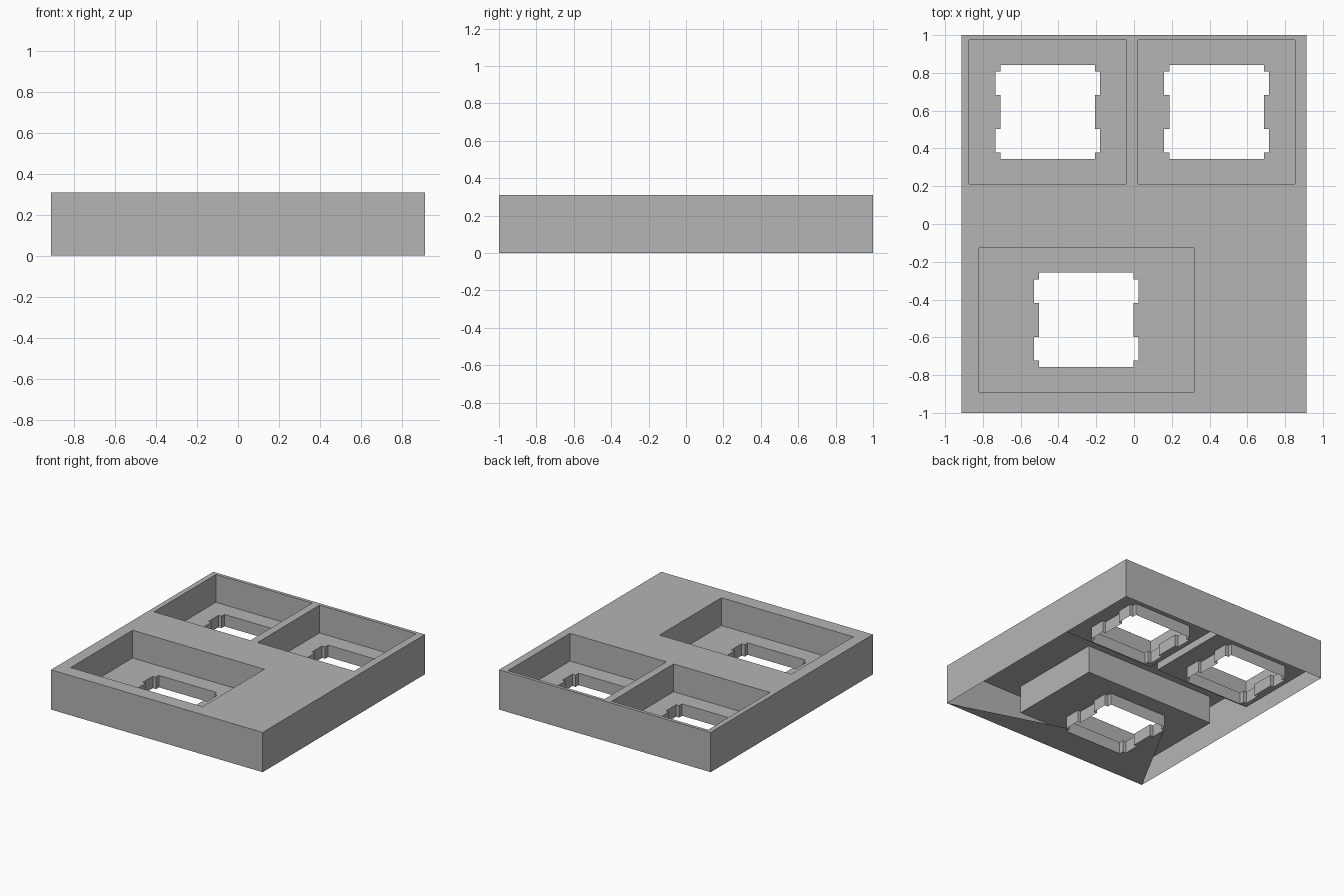
import bpy
import bmesh

cube = bpy.data.objects.get("Cube")
if cube:
    bpy.data.objects.remove(cube, do_unlink=True)

HALF_X, HALF_Y, TOP, FLOOR = 0.913, 1.0, 0.31, 0.093

grey = bpy.data.materials.new("plain grey")
grey.use_nodes = True
colour = (0.46, 0.46, 0.46, 1)
grey.diffuse_color = colour
grey.node_tree.nodes["Principled BSDF"].inputs["Base Color"].default_value = colour


def rectangle(cx, cy, hx, hy):
    return [(cx - hx, cy - hy), (cx + hx, cy - hy), (cx + hx, cy + hy), (cx - hx, cy + hy)]


def socket_outline(cx, cy):
    """Square opening with two small notches on each side, counter-clockwise."""
    h, n, lo, hi = 0.25, 0.277, 0.09, 0.214
    quarter = [(h, lo), (n, lo), (n, hi), (h, hi), (h, h)]
    half = quarter + [(-x, y) for x, y in reversed(quarter)]
    loop = half + [(-x, -y) for x, y in half]
    return [(cx + x, cy + y) for x, y in loop]


def add_wall(bm, loop, low, high, outward):
    """Vertical strip that follows a closed outline."""
    a = [bm.verts.new((x, y, low)) for x, y in loop]
    b = [bm.verts.new((x, y, high)) for x, y in loop]
    for i in range(len(loop)):
        j = (i + 1) % len(loop)
        quad = [a[i], a[j], b[j], b[i]]
        bm.faces.new(quad if outward else quad[::-1])


def add_sheet(bm, loops, z, up=True):
    """Flat sheet inside the first outline, open inside the others."""
    edges = []
    for loop in loops:
        vs = [bm.verts.new((x, y, z)) for x, y in loop]
        edges += [bm.edges.new((vs[i - 1], vs[i])) for i in range(len(vs))]
    made = bmesh.ops.triangle_fill(bm, edges=edges, use_beauty=True, normal=(0, 0, 1))
    for face in [g for g in made["geom"] if isinstance(g, bmesh.types.BMFace)]:
        face.normal_update()
        if (face.normal.z > 0) != up:
            face.normal_flip()


def finish(name, bm):
    bmesh.ops.remove_doubles(bm, verts=bm.verts[:], dist=0.0001)
    mesh = bpy.data.meshes.new(name)
    bm.to_mesh(mesh)
    bm.free()
    mesh.materials.append(grey)
    bpy.context.collection.objects.link(bpy.data.objects.new(name, mesh))


# Recessed pockets: centre and half size
pockets = {
    "back_left_pocket": (0.437, 0.593, 0.416, 0.381),
    "back_right_pocket": (-0.457, 0.593, 0.416, 0.381),
    "front_pocket": (-0.252, -0.508, 0.569, 0.381),
}
outline = rectangle(0, 0, HALF_X, HALF_Y)

# Outer case: side walls and top sheet
bm = bmesh.new()
add_wall(bm, outline, 0, TOP, True)
add_sheet(bm, [outline] + [rectangle(*p) for p in pockets.values()], TOP)
finish("case_shell", bm)

# Each pocket: sunk walls, floor and notched socket reaching the base
for name, box in pockets.items():
    rim, socket = rectangle(*box), socket_outline(box[0], box[1])
    bm = bmesh.new()
    add_wall(bm, rim, FLOOR, TOP, False)
    add_sheet(bm, [rim, socket], FLOOR)
    add_wall(bm, socket, 0, FLOOR, False)
    finish(name, bm)

# Base sheet from the front edge to the front socket
front = pockets["front_pocket"]
socket = socket_outline(front[0], front[1])
bm = bmesh.new()
add_sheet(bm, [outline[:2] + socket[7:18][::-1]], 0, up=False)
finish("front_base_sheet", bm)
